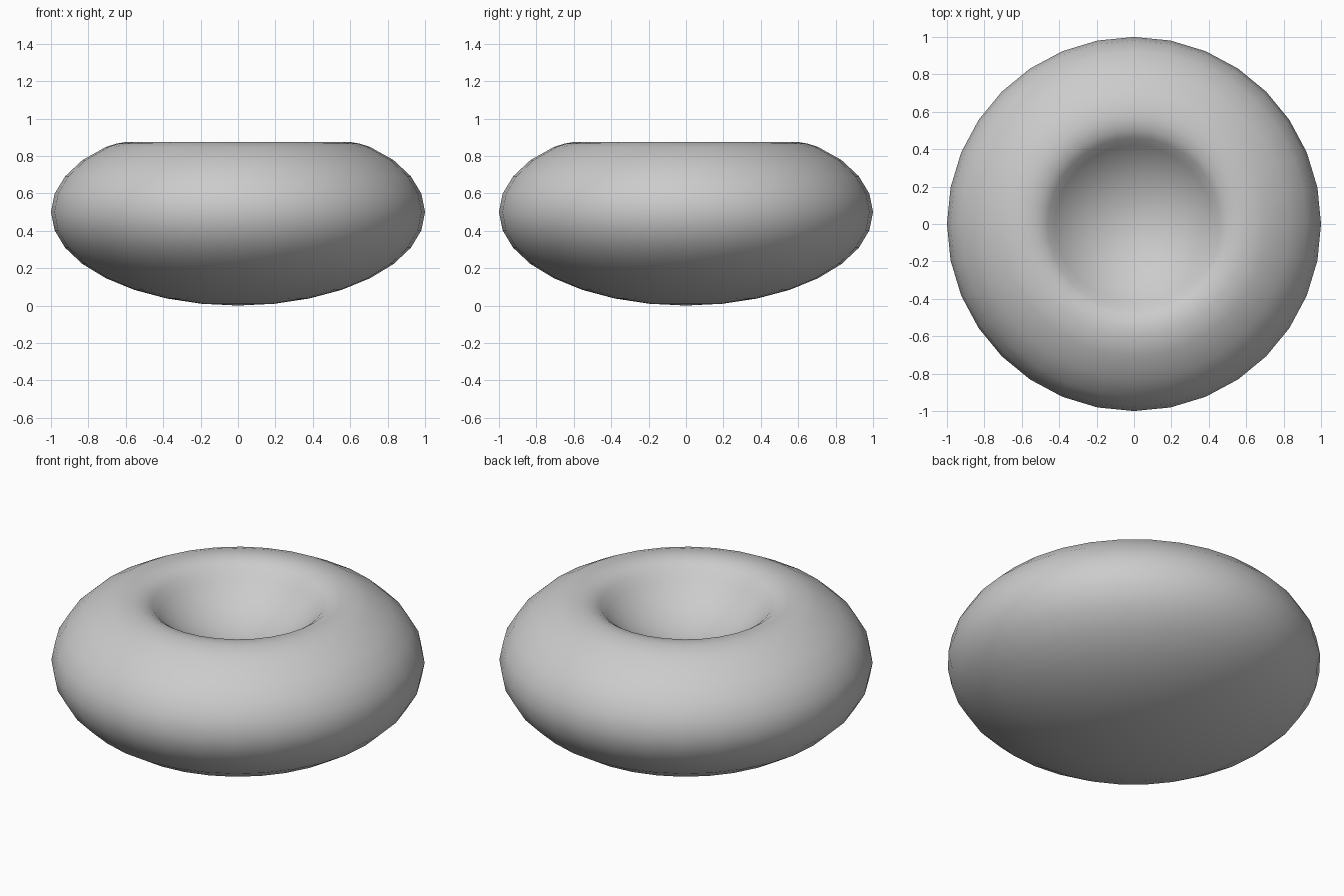
import bpy, bmesh
from math import sin, cos, pi

if "Cube" in bpy.data.objects:
    bpy.data.objects.remove(bpy.data.objects["Cube"])

SEGMENTS = 32

# Cushion profile (radius, height): squashed sphere from the bottom up to the shoulder
profile = [(sin(i * pi / 16), 0.5 - 0.5 * cos(i * pi / 16)) for i in range(1, 12)]
# rounded rim, then down into the seat hollow
profile += [(0.706, 0.848), (0.65, 0.866), (0.60, 0.874), (0.555, 0.875), (0.50, 0.862),
            (0.46, 0.835), (0.42, 0.791), (0.36, 0.736), (0.28, 0.681),
            (0.19, 0.641), (0.10, 0.616)]

bm = bmesh.new()
rings = [[bm.verts.new((r * cos(2 * pi * k / SEGMENTS), r * sin(2 * pi * k / SEGMENTS), z))
          for k in range(SEGMENTS)] for r, z in profile]
bottom = bm.verts.new((0, 0, 0))
hollow = bm.verts.new((0, 0, 0.606))
for k in range(SEGMENTS):
    n = (k + 1) % SEGMENTS
    bm.faces.new((bottom, rings[0][n], rings[0][k]))
    bm.faces.new((hollow, rings[-1][k], rings[-1][n]))
    for a, b in zip(rings, rings[1:]):
        bm.faces.new((a[k], a[n], b[n], b[k]))
bmesh.ops.recalc_face_normals(bm, faces=bm.faces)
for f in bm.faces:
    f.smooth = True

mesh = bpy.data.meshes.new("dented_cushion")
bm.to_mesh(mesh)
bm.free()
bpy.context.collection.objects.link(bpy.data.objects.new("dented_cushion", mesh))
